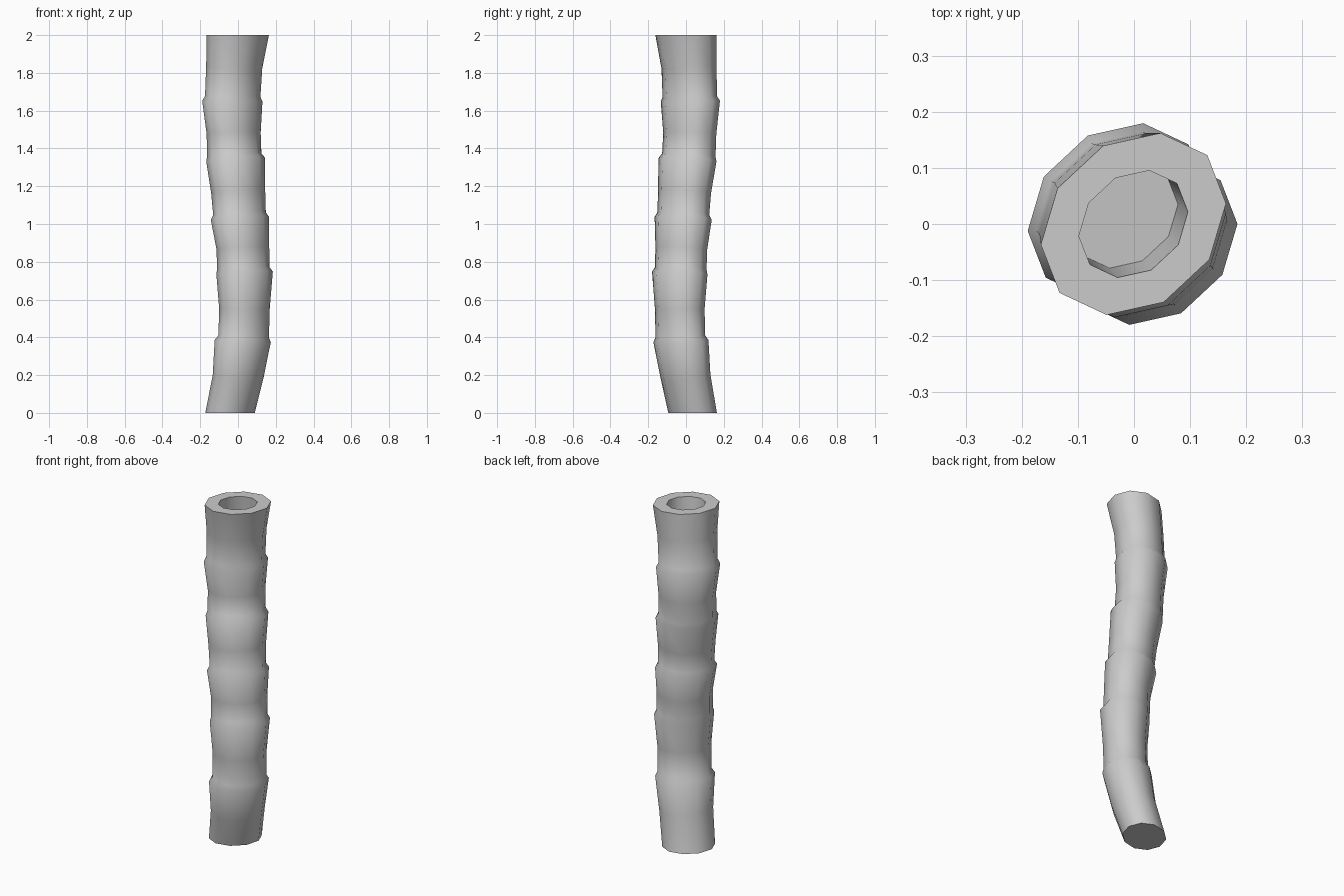
import bpy, bmesh, math

SIDES = 10
FLAT = 0.81                      # minor / major radius of the oval section
AXIS = math.radians(43)          # direction of the major radius
U = (math.cos(AXIS), math.sin(AXIS))
V = (math.sin(AXIS), -math.cos(AXIS))   # direction in which the stalk bends

# stalk sections: height, centre x, centre y, major radius, tilt
SECTIONS = [
    (0.00, -0.042, 0.035, 0.143, 0.0),
    (0.19, 0.000, -0.002, 0.146, 0.16),
    (0.38, 0.025, -0.027, 0.162, 0.08),
    (0.405, 0.030, -0.030, 0.146, 0.08),
    (0.55, 0.034, -0.033, 0.146, 0.02),
    (0.74, 0.035, -0.033, 0.163, -0.09),
    (0.765, 0.028, -0.028, 0.152, -0.09),
    (0.87, 0.026, -0.025, 0.152, -0.10),
    (1.03, 0.010, -0.015, 0.168, -0.10),
    (1.055, 0.008, -0.014, 0.152, -0.10),
    (1.17, 0.001, -0.008, 0.156, -0.11),
    (1.34, -0.012, 0.008, 0.170, -0.12),
    (1.365, -0.020, 0.015, 0.157, -0.12),
    (1.48, -0.023, 0.020, 0.156, -0.05),
    (1.65, -0.030, 0.023, 0.174, 0.03),
    (1.675, -0.028, 0.020, 0.160, 0.03),
    (1.83, -0.020, 0.016, 0.162, 0.09),
    (2.00, -0.001, 0.000, 0.180, 0.0),
    # hollow end: inner rim, then floor
    (2.00, -0.001, 0.000, 0.106, 0.0),
    (1.83, -0.016, 0.014, 0.103, 0.09),
]


def add_ring(bm, z, cx, cy, r, tilt):
    ring = []
    for i in range(SIDES):
        a = 2 * math.pi * i / SIDES
        u, v = r * math.cos(a), r * FLAT * math.sin(a)
        ring.append(bm.verts.new((cx + u * U[0] + v * V[0],
                                  cy + u * U[1] + v * V[1],
                                  z - tilt * v)))
    return ring


# jointed stalk, closed at the bottom and hollow at the top
bm = bmesh.new()
rings = [add_ring(bm, *s) for s in SECTIONS]
for low, high in zip(rings, rings[1:]):
    for i in range(SIDES):
        j = (i + 1) % SIDES
        bm.faces.new((low[i], low[j], high[j], high[i]))
bm.faces.new(rings[0])
bm.faces.new(rings[-1])
bmesh.ops.recalc_face_normals(bm, faces=bm.faces)

mesh = bpy.data.meshes.new("jointed_stalk")
bm.to_mesh(mesh)
bm.free()
stalk = bpy.data.objects.new("jointed_stalk", mesh)
bpy.context.collection.objects.link(stalk)

# smooth round the sides, crisp at the joints and rims
bpy.context.view_layer.objects.active = stalk
stalk.select_set(True)
bpy.ops.object.shade_smooth_by_angle(angle=math.radians(46))
